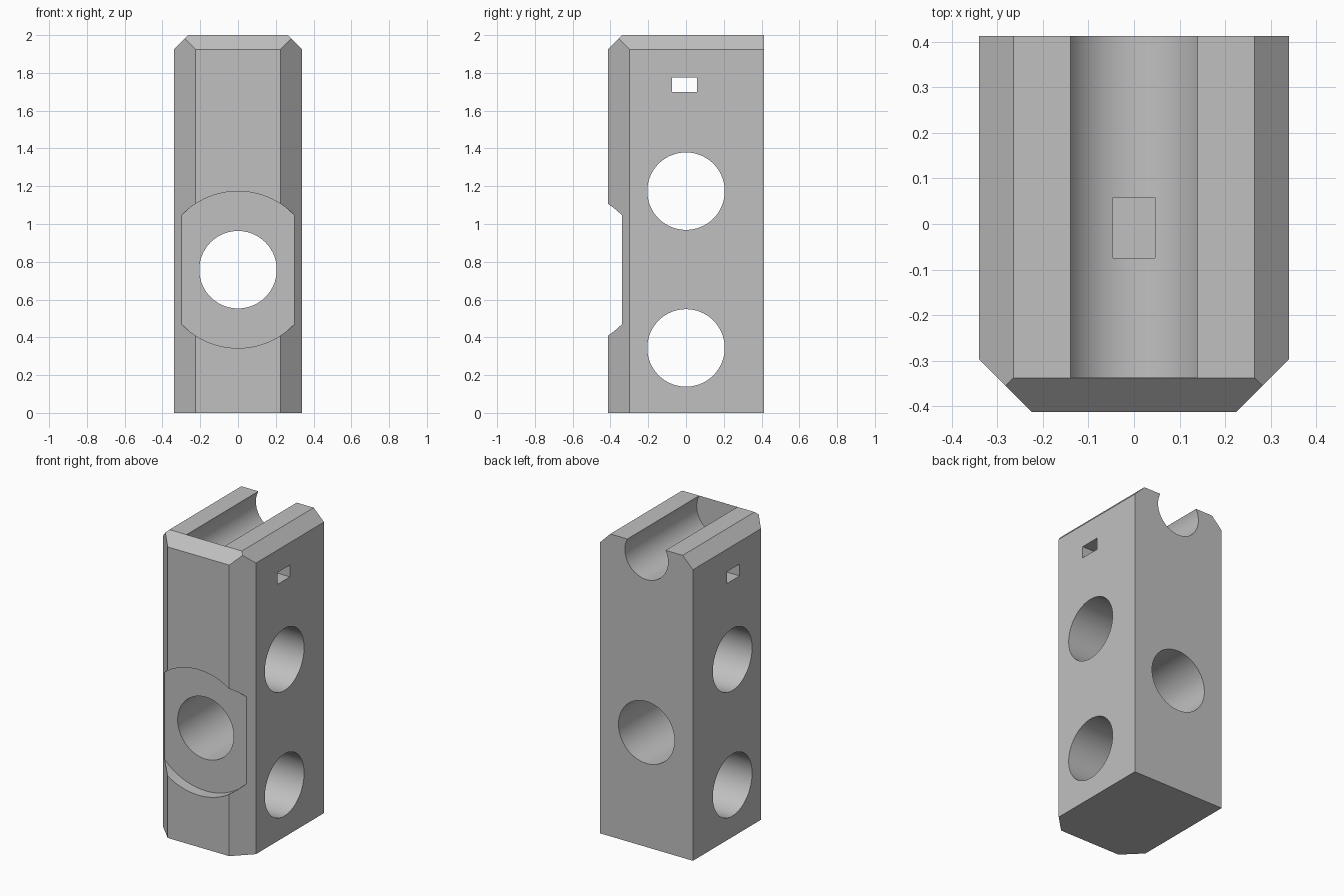
import bpy, bmesh, math
from mathutils import Matrix, Vector

cube = bpy.data.objects.get("Cube")
if cube:
    bpy.data.objects.remove(cube, do_unlink=True)

HX, HY, H = 0.34, 0.413, 2.0      # half width, half depth, height
BEVEL = 0.075                     # top bevel
FRONT_FLAT = -HY + BEVEL          # depth of recess and groove end

grey = bpy.data.materials.new("plain grey")
grey.use_nodes = True
colour = (0.53, 0.53, 0.53, 1)
grey.diffuse_color = colour
grey.node_tree.nodes["Principled BSDF"].inputs["Base Color"].default_value = colour


def to_object(name, bm):
    mesh = bpy.data.meshes.new(name)
    bmesh.ops.recalc_face_normals(bm, faces=bm.faces)
    bm.to_mesh(mesh)
    bm.free()
    mesh.materials.append(grey)
    obj = bpy.data.objects.new(name, mesh)
    bpy.context.collection.objects.link(obj)
    return obj


def box(lo, hi):
    lo, hi = Vector(lo), Vector(hi)
    bm = bmesh.new()
    bmesh.ops.create_cube(bm, size=1, matrix=Matrix.Translation((lo + hi) / 2)
                          @ Matrix.Diagonal((*(hi - lo), 1)))
    return bm


def rod(axis, centre, radius, length):
    turn = Matrix.Rotation(math.pi / 2, 4, "Y" if axis == "X" else "X")
    bm = bmesh.new()
    bmesh.ops.create_cone(bm, cap_ends=True, segments=96, radius1=radius, radius2=radius,
                          depth=length, matrix=Matrix.Translation(centre) @ turn)
    return bm


# Body block, trimmed by the bevel planes
bm = box((-HX, -HY, 0), (HX, HY, H))
trims = [((0, -HY, H - BEVEL), (0, -1, 1))]
for s in (-1, 1):
    trims += [((s * 0.225, -HY, 0), (s, -1, 0)),
              ((s * HX, 0, H - BEVEL), (s, 0, 1))]
for point, normal in trims:
    bmesh.ops.bisect_plane(bm, geom=bm.verts[:] + bm.edges[:] + bm.faces[:],
                           plane_co=point, plane_no=normal, clear_outer=True)
    bmesh.ops.holes_fill(bm, edges=[e for e in bm.edges if e.is_boundary])
body = to_object("drilled_block", bm)

# Cutters: side holes, front hole, round front recess, top groove, small slot
groove_end = HY + 0.1
cutters = [
    to_object("lower_side_hole", rod("X", (0, 0, 0.344), 0.205, 1)),
    to_object("upper_side_hole", rod("X", (0, 0, 1.174), 0.205, 1)),
    to_object("front_hole", rod("Y", (0, 0, 0.758), 0.205, 1.2)),
    to_object("front_recess", rod("Y", (0, FRONT_FLAT - 0.1, 0.758), 0.415, 0.2)),
    to_object("top_groove", rod("Y", (0, (FRONT_FLAT + groove_end) / 2, 1.927), 0.158,
                                groove_end - FRONT_FLAT - 0.001)),
    to_object("strap_slot", box((-0.5, -0.075, 1.698), (0.5, 0.058, 1.776))),
]
bpy.ops.object.select_all(action="DESELECT")
body.select_set(True)
bpy.context.view_layer.objects.active = body
for cutter in cutters:
    cutter.hide_render = True
    mod = body.modifiers.new(cutter.name, "BOOLEAN")
    mod.operation, mod.solver, mod.object = "DIFFERENCE", "EXACT", cutter
    bpy.ops.object.modifier_apply(modifier=mod.name)
    bpy.data.objects.remove(cutter, do_unlink=True)

# Smooth bores, sharp edges
bpy.ops.object.shade_smooth_by_angle(angle=math.radians(30))
